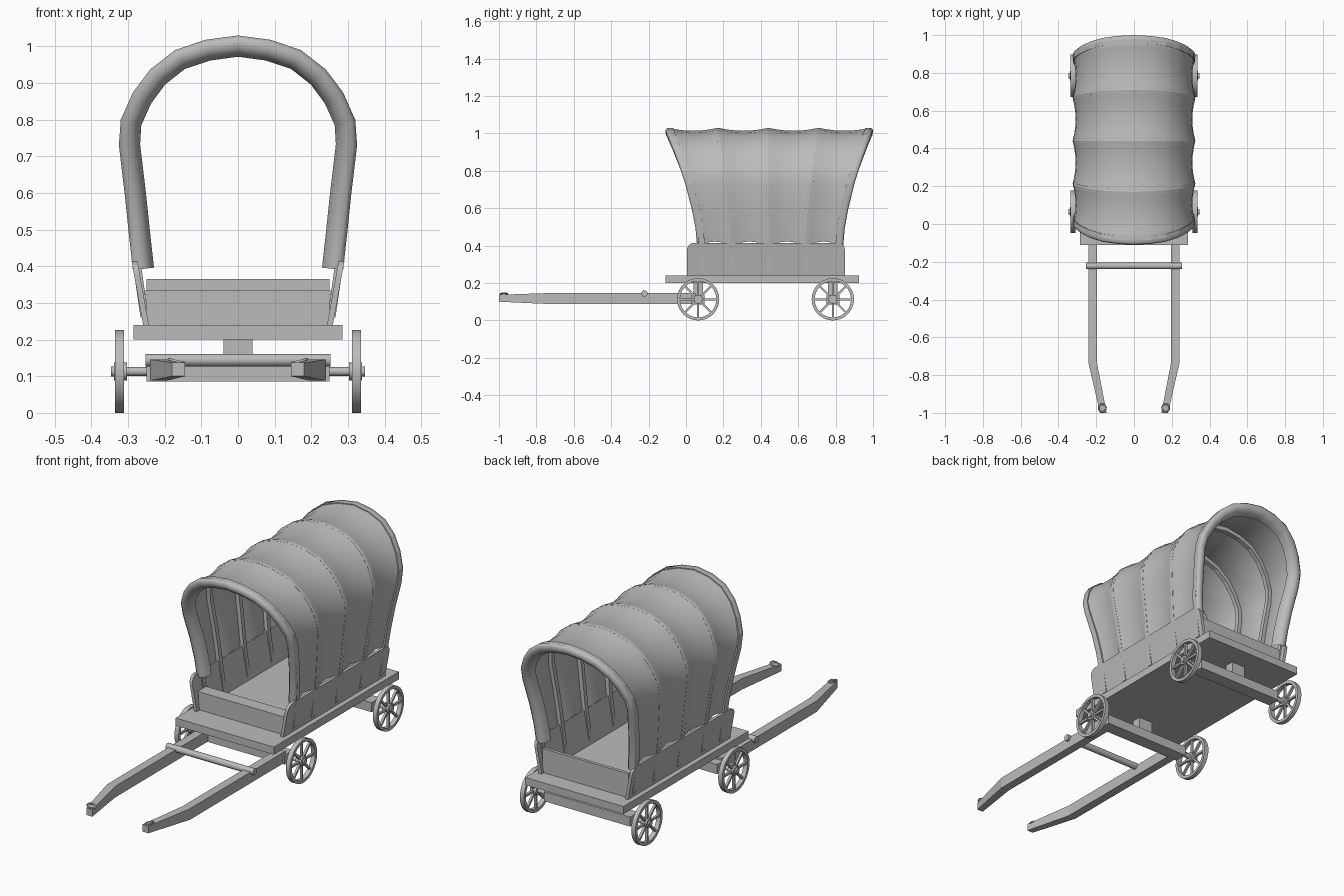
import bpy, bmesh
from math import sin, cos, pi
from mathutils import Vector, Matrix

cube = bpy.data.objects.get("Cube")
if cube:
    bpy.data.objects.remove(cube)

grey = bpy.data.materials.new("plain_grey")
grey.use_nodes = True
grey.diffuse_color = (0.5, 0.5, 0.5, 1)
grey.node_tree.nodes["Principled BSDF"].inputs["Base Color"].default_value = (0.5, 0.5, 0.5, 1)


def finish(name, bm, smooth=False, angle=0.6):
    bmesh.ops.recalc_face_normals(bm, faces=bm.faces)
    if smooth:
        for f in bm.faces:
            f.smooth = True
        for e in bm.edges:
            if len(e.link_faces) == 2 and e.calc_face_angle() > angle:
                e.smooth = False
    me = bpy.data.meshes.new(name)
    bm.to_mesh(me)
    bm.free()
    me.materials.append(grey)
    ob = bpy.data.objects.new(name, me)
    bpy.context.collection.objects.link(ob)
    return ob


def box(name, lo, hi):
    lo, hi = Vector(lo), Vector(hi)
    bm = bmesh.new()
    bmesh.ops.create_cube(bm, size=1)
    for v in bm.verts:
        v.co = (lo + hi) / 2 + v.co * (hi - lo)
    return finish(name, bm)


def rod_x(bm, x0, x1, y, z, r, sides=16):
    """Cylinder lying along x."""
    m = Matrix.Translation(((x0 + x1) / 2, y, z)) @ Matrix.Rotation(pi / 2, 4, "Y")
    bmesh.ops.create_cone(bm, cap_ends=True, segments=sides, radius1=r, radius2=r,
                          depth=abs(x1 - x0), matrix=m)


def loft(bm, rings, closed=True, loop=False, caps=False):
    """Join rings of points; closed joins each ring, loop joins last ring to first."""
    vs = [[bm.verts.new(p) for p in ring] for ring in rings]
    n = len(vs[0])
    for i in range(len(vs) if loop else len(vs) - 1):
        a, b = vs[i], vs[(i + 1) % len(vs)]
        for j in range(n if closed else n - 1):
            k = (j + 1) % n
            bm.faces.new((a[j], a[k], b[k], b[j]))
    if caps:
        bm.faces.new(vs[0])
        bm.faces.new(vs[-1])
    return vs


# Hoop section, bottom to crown, then mirrored
HALF = [(.287, .39), (.298, .49), (.309, .595), (.325, .73), (.32, .80), (.287, .874),
        (.24, .937), (.172, .99), (.09, 1.018), (0, 1.03)]


def mirrored(half):
    return [Vector(p) for p in half] + [Vector((-x, z)) for x, z in half[-2::-1]]


def inset(sec, d):
    """Move a section inwards along its normals."""
    out = []
    for i, p in enumerate(sec):
        t = (sec[min(i + 1, len(sec) - 1)] - sec[max(i - 1, 0)]).normalized()
        out.append(p + Vector((-t.y, t.x)) * d)
    return out


BOTTOM = [.07, .24, .44, .64, .83]
TOP = [-.1, .17, .44, .71, .99]


def lean(s, z):
    """y of the cover at hoop position s (0 to 4) and height z."""
    k = min(int(s), 3)
    f = s - k
    b = BOTTOM[k] + (BOTTOM[k + 1] - BOTTOM[k]) * f
    t = TOP[k] + (TOP[k + 1] - TOP[k]) * f
    return b + (t - b) * max(0, (z - .4) / .63) ** 1.5


# Cloth cover, sagging between hoops, with rolled lips at both ends
section = mirrored(HALF)
SUB = 6
LIP = [(.058, .04), (.052, .012), (.035, -.008), (.012, -.01)]


def lip_ring(s, d, dy):
    return [(q.x, lean(s, p.y) + dy, q.y) for p, q in zip(section, inset(section, d))]


rings = [lip_ring(0, d, dy) for d, dy in LIP]
for i in range(4 * SUB + 1):
    f = (i % SUB) / SUB
    sag = 4 * f * (1 - f)
    pts = inset(section, .016 * sag)
    ring = [Vector((p.x, lean(i / SUB, p.y), p.y)) for p in pts]
    for v in (ring[0], ring[-1]):
        v.z += .03 * sag
    rings.append(ring)
rings += [lip_ring(4, d, -dy) for d, dy in LIP[::-1]]
bm = bmesh.new()
rows = loft(bm, rings, closed=False)
for k in (1, 2, 3):
    row = rows[len(LIP) + k * SUB]
    for a, b in zip(row, row[1:]):
        bm.edges.get((a, b)).smooth = False
finish("cloth_cover", bm, True, 1.2)

# Bent hoops under the cover, running down past the side boards
rib_section = mirrored([(.268, .26)] + HALF)
outer, inner = inset(rib_section, .002), inset(rib_section, .024)
for k in range(5):
    rings = []
    for p, o, n in zip(rib_section, outer, inner):
        y = lean(k, p.y) + (.02 if k == 0 else -.02 if k == 4 else 0)
        rings.append([(o.x, y - .012, o.y), (o.x, y + .012, o.y),
                      (n.x, y + .012, n.y), (n.x, y - .012, n.y)])
    bm = bmesh.new()
    loft(bm, rings, caps=True)
    finish("cover_hoop", bm)

# Wagon bed, end boards and seat plank
box("bed", (-.285, -.11, .2), (.285, .925, .24))
box("front_board", (-.25, .03, .24), (.25, .045, .333))
box("seat_plank", (-.255, .03, .322), (.255, .1, .334))
box("back_board", (-.25, .815, .24), (.25, .832, .366))

# Flared side boards with rounded upper corners
R = .04
outline = [(.85, .24), (.005, .24)]
for cy, start in ((.005 + R, pi), (.85 - R, pi / 2)):
    outline += [(cy + R * cos(start - a * pi / 8), .415 - R + R * sin(start - a * pi / 8))
                for a in range(5)]
for side, name in ((1, "left_side_board"), (-1, "right_side_board")):
    bm = bmesh.new()
    loft(bm, [[(side * (.243 + w + (z - .24) * .18), y, z) for y, z in outline]
              for w in (0, .016)], caps=True)
    finish(name, bm)


def wheel(name, side, y, z=.113, r=.113):
    bm = bmesh.new()
    rim = []
    for i in range(32):
        a = i * pi / 16
        rim.append([(side * x, y + q * cos(a), z + q * sin(a))
                    for x, q in ((.311, r), (.335, r), (.335, r - .016), (.311, r - .016))])
    loft(bm, rim, loop=True)
    rod_x(bm, side * .303, side * .338, y, z, .024)
    rod_x(bm, side * .338, side * .346, y, z, .014)
    for i in range(8):
        a = i * pi / 4
        m = (Matrix.Translation((side * .323, y, z)) @ Matrix.Rotation(a, 4, "X")
             @ Matrix.Translation((0, 0, .06)) @ Matrix.Diagonal((.012, .011, .08, 1)))
        bmesh.ops.create_cube(bm, size=1, matrix=m)
    finish(name, bm, True)


# Running gear
for end, y in (("front", .065), ("back", .785)):
    wheel(end + "_left_wheel", 1, y)
    wheel(end + "_right_wheel", -1, y)
    bm = bmesh.new()
    rod_x(bm, -.32, .32, y, .113, .012)
    finish(end + "_axle", bm, True)
    box(end + "_axle_beam", (-.25, y - .035, .085), (.25, y + .035, .135))
    box(end + "_pivot_block", (-.04, y - .025, .13), (.04, y + .025, .205))

# Draw shafts with tapered, inward bent tips and small rings
STATIONS = [(.05, .195, .24, .088, .146), (-.74, .195, .24, .088, .146),
            (-1, .145, .18, .1, .137)]
for side, name in ((1, "left"), (-1, "right")):
    bm = bmesh.new()
    loft(bm, [[(side * a, y, lo), (side * b, y, lo), (side * b, y, hi), (side * a, y, hi)]
              for y, a, b, lo, hi in STATIONS], caps=True)
    finish(name + "_shaft", bm)
    bm = bmesh.new()
    ring = []
    for i in range(16):
        a = i * pi / 8
        ring.append([(side * .168 + (.02 + .004 * cos(b)) * cos(a),
                      -.974 + (.02 + .004 * cos(b)) * sin(a),
                      .141 + .004 * sin(b) + .005 * cos(a) * side)
                     for b in (j * pi / 3 for j in range(6))])
    loft(bm, ring, loop=True)
    finish(name + "_shaft_ring", bm, True, 1.2)

# Round bar across the shafts
bm = bmesh.new()
rod_x(bm, -.253, .253, -.222, .144, .017)
finish("shaft_crossbar", bm, True)
